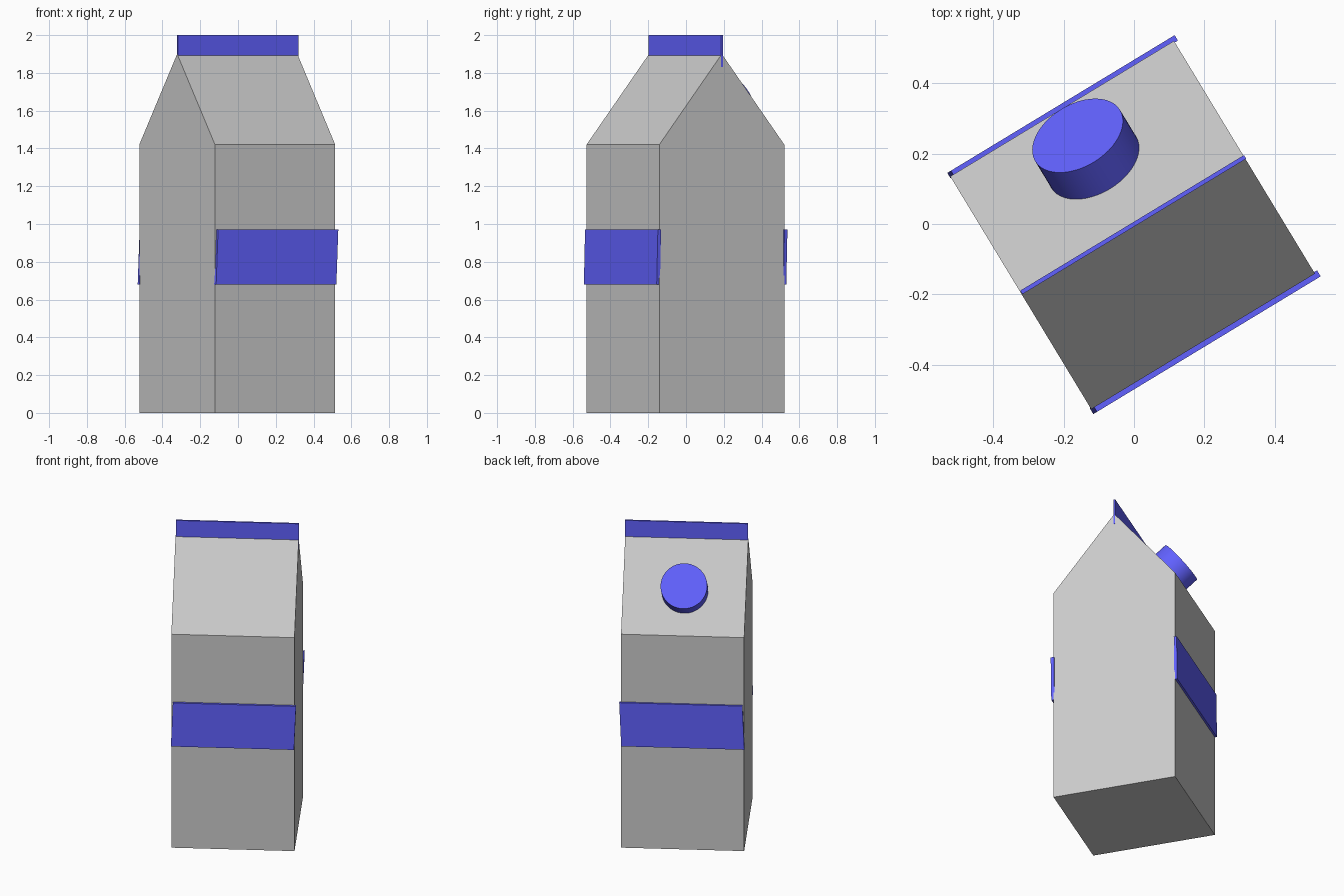
import bpy, bmesh, math
from mathutils import Matrix, Vector

if "Cube" in bpy.data.objects:
    bpy.data.objects.remove(bpy.data.objects["Cube"])

# carton sizes: width along the ridge, depth across it
W, D, EAVE, RIDGE = 0.744, 0.774, 1.42, 1.90
PLACE = Matrix.Translation((-0.004, -0.003, 0)) @ Matrix.Rotation(math.radians(31.2), 4, 'Z')

blue = bpy.data.materials.new("blue")
blue.diffuse_color = (0.12, 0.12, 1.0, 1.0)
blue.use_nodes = True
blue.node_tree.nodes["Principled BSDF"].inputs["Base Color"].default_value = blue.diffuse_color


def finish(name, bm, mat=None):
    bmesh.ops.recalc_face_normals(bm, faces=bm.faces)
    me = bpy.data.meshes.new(name)
    bm.to_mesh(me)
    bm.free()
    ob = bpy.data.objects.new(name, me)
    bpy.context.collection.objects.link(ob)
    ob.matrix_world = PLACE
    if mat:
        me.materials.append(mat)
    return ob


def box(name, lo, hi, shear=0.0):
    """Box between two corners; the top slides along x by shear."""
    bm = bmesh.new()
    bmesh.ops.create_cube(bm, size=1)
    lo, hi = Vector(lo), Vector(hi)
    for v in bm.verts:
        top = v.co.z
        v.co = Vector([(a + b) / 2 + c * (b - a) for a, b, c in zip(lo, hi, v.co)])
        v.co.x += shear * top
    return finish(name, bm, blue)


# carton body: gabled profile extruded along the ridge
bm = bmesh.new()
profile = [(-D/2, 0), (D/2, 0), (D/2, EAVE), (0, RIDGE), (-D/2, EAVE)]
end = bm.faces.new([bm.verts.new((-W/2, y, z)) for y, z in profile])
ext = bmesh.ops.extrude_face_region(bm, geom=[end], use_keep_orig=True)
bmesh.ops.translate(bm, vec=(W, 0, 0),
                    verts=[g for g in ext['geom'] if isinstance(g, bmesh.types.BMVert)])
finish("carton_body", bm)

# sealed fin on the ridge
box("top_fin", (-W/2 + 0.002, -0.006, 1.83), (W/2 + 0.002, 0.006, 2.0))

# label bands on front and back
X0, X1 = -W/2 + 0.004, W/2 + 0.004
box("front_band", (X0, -D/2 - 0.015, 0.68), (X1, -D/2 + 0.005, 0.97), 0.012)
box("back_band", (X0, D/2 - 0.005, 0.68), (X1, D/2 + 0.013, 0.97), 0.012)

# screw cap standing on the back slope
normal = Vector((0, RIDGE - EAVE, D/2)).normalized()
base_y = 0.21
base = Vector((-0.002, base_y, RIDGE - (RIDGE - EAVE) * base_y / (D/2)))
height = 0.114
bm = bmesh.new()
bmesh.ops.create_cone(bm, cap_ends=True, segments=48, radius1=0.141, radius2=0.141, depth=height,
                      matrix=Matrix.Translation(base + normal * height / 2)
                      @ normal.to_track_quat('Z', 'Y').to_matrix().to_4x4())
cap = finish("screw_cap", bm, blue)
bpy.context.view_layer.objects.active = cap
cap.select_set(True)
bpy.ops.object.shade_smooth_by_angle(angle=math.radians(30))
